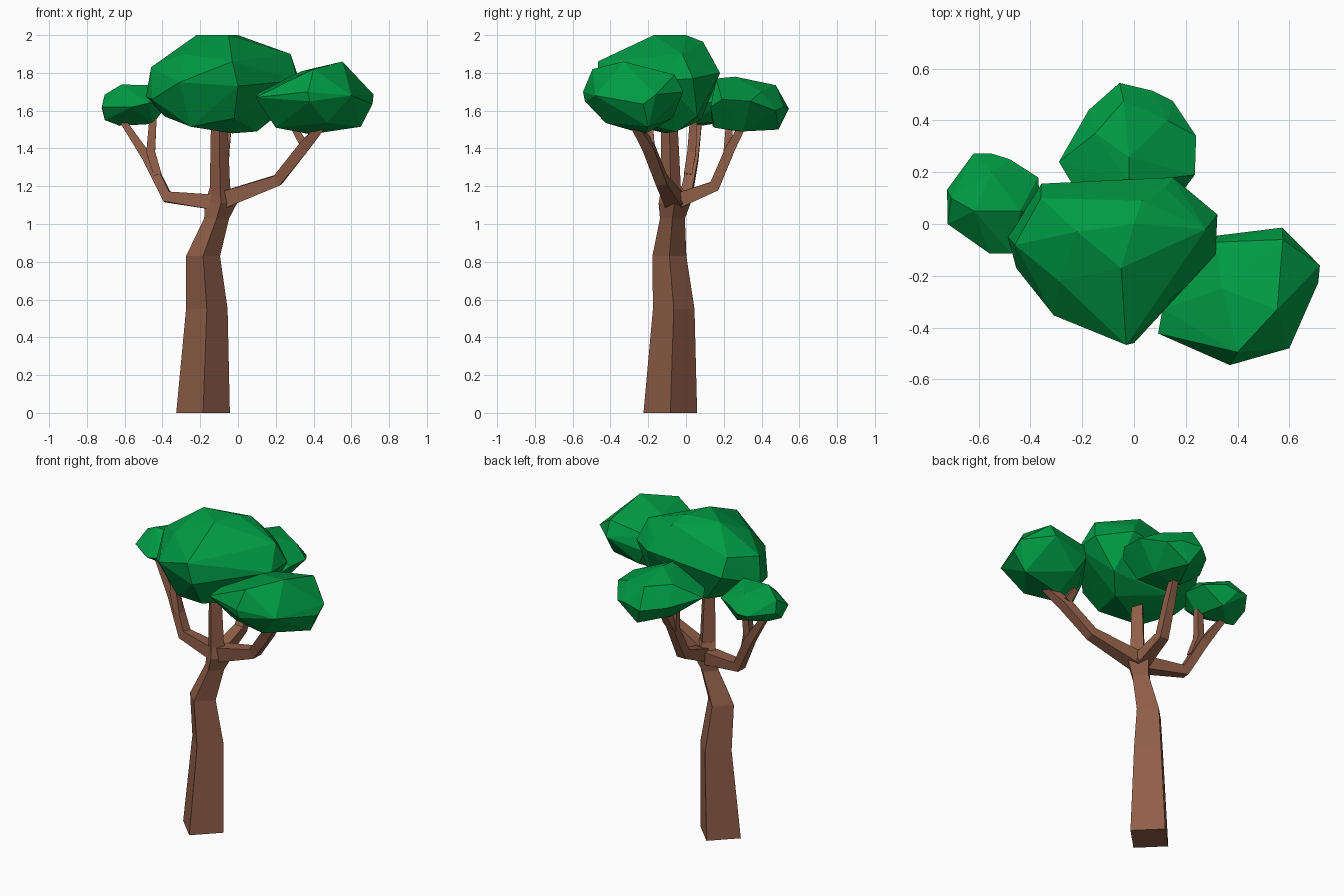
import bpy, bmesh, math
from mathutils import Vector


def material(name, rgb):
    m = bpy.data.materials.new(name)
    m.diffuse_color = (*rgb, 1)
    return m


bark = material("brown bark", (0.275, 0.112, 0.065))
leaf = material("leaf green", (0.0, 0.33, 0.058))


def finish(bm, name, mat):
    bmesh.ops.recalc_face_normals(bm, faces=bm.faces)
    me = bpy.data.meshes.new(name)
    bm.to_mesh(me)
    bm.free()
    me.materials.append(mat)
    ob = bpy.data.objects.new(name, me)
    bpy.context.collection.objects.link(ob)


def limb(name, path, side=None):
    """Four-sided tapering tube; path holds (x, y, z, half diagonal).
    Without a side vector the rings stay level with corners on x and y."""
    bm = bmesh.new()
    pts = [Vector(p[:3]) for p in path]
    rings = []
    for i, p in enumerate(path):
        a, b = pts[max(i - 1, 0)], pts[min(i + 1, len(pts) - 1)]
        t = (b - a).normalized() if side else Vector((0, 0, 1))
        u = Vector(side or (1, 0, 0))
        u = (u - t * u.dot(t)).normalized()
        v = t.cross(u)
        turn = math.pi / 4 if side else 0
        rings.append([bm.verts.new(pts[i] + p[3] * (u * math.cos(turn + k * math.pi / 2)
                                                    + v * math.sin(turn + k * math.pi / 2)))
                      for k in range(4)])
    for r, s in zip(rings, rings[1:]):
        for k in range(4):
            bm.faces.new((r[k], r[(k + 1) % 4], s[(k + 1) % 4], s[k]))
    bm.faces.new(rings[0])
    bm.faces.new(rings[-1])
    finish(bm, name, bark)


def clump(name, crown, girdle, underside):
    """Faceted leaf mass: hull over its crown, widest outline and underside."""
    bm = bmesh.new()
    for p in crown + girdle + underside:
        bm.verts.new(p)
    res = bmesh.ops.convex_hull(bm, input=bm.verts)
    loose = [g for g in res["geom_interior"] if isinstance(g, bmesh.types.BMVert)]
    bmesh.ops.delete(bm, geom=loose, context='VERTS')
    finish(bm, name, leaf)


# Trunk and the fork on top of it
limb("trunk", [(-.185, -.083, 0, .142), (-.165, -.065, .55, .11), (-.185, -.088, .83, .09),
               (-.113, -.072, 1.03, .066), (-.09, -.06, 1.11, .085), (-.095, -.078, 1.2, .052)])

# Main limbs and their twigs
X, Y = (1, 0, 0), (0, 1, 0)
limb("center_limb", [(-.095, -.08, 1.15, .055), (-.10, -.09, 1.6, .042)])
limb("left_limb", [(-.08, -.06, 1.11, .06), (-.375, 0, 1.143, .042), (-.48, .04, 1.35, .037), (-.62, .07, 1.56, .022)], Y)
limb("left_twig", [(-.425, .01, 1.26, .03), (-.462, .03, 1.38, .033), (-.45, .04, 1.56, .027)], Y)
limb("right_limb", [(-.1, -.06, 1.12, .065), (.21, -.13, 1.232, .042), (.35, -.2, 1.41, .042), (.46, -.28, 1.54, .027)], Y)
limb("right_twig", [(.35, -.19, 1.42, .032), (.29, -.19, 1.52, .022)], Y)
limb("back_limb", [(-.09, -.08, 1.11, .06), (-.085, .15, 1.2, .042), (-.07, .235, 1.4, .036), (-.05, .31, 1.54, .025)], X)
limb("back_twig", [(-.075, .22, 1.37, .032), (-.09, .23, 1.54, .025)], X)

# Leaf clumps
clump("center_leaves",
      [(-.22, -.03, 2), (-.05, -.17, 2), (.0, 0, 2), (.03, .09, 1.965), (-.46, -.08, 1.83), (-.29, -.22, 1.9),
       (-.03, -.467, 1.86), (.278, -.02, 1.9), (.12, .14, 1.87), (-.36, .1, 1.86)],
      [(-.487, -.05, 1.675), (-.455, -.17, 1.66), (-.31, -.353, 1.75), (0, -.46, 1.73),
       (.315, -.118, 1.76), (.322, .037, 1.77), (.15, .18, 1.8), (-.357, .156, 1.75)],
      [(-.39, -.1, 1.57), (-.25, -.25, 1.515), (-.03, -.11, 1.48), (.1, -.05, 1.49),
       (-.02, -.34, 1.56), (.2, .06, 1.57), (-.2, .08, 1.55)])
clump("right_leaves",
      [(.553, -.33, 1.86), (.34, -.25, 1.81), (.4, -.495, 1.82), (.575, -.06, 1.79), (.315, -.07, 1.75)],
      [(.32, -.045, 1.66), (.573, -.014, 1.7), (.718, -.16, 1.685), (.712, -.226, 1.635), (.60, -.48, 1.68),
       (.37, -.545, 1.7), (.38, -.535, 1.65), (.093, -.423, 1.67), (.11, -.33, 1.695)],
      [(.65, -.2, 1.515), (.384, -.22, 1.475), (.47, -.425, 1.535), (.2, -.32, 1.51), (.38, -.07, 1.56)])
clump("back_leaves",
      [(-.02, .26, 1.78), (-.02, .16, 1.77), (-.04, .475, 1.735), (-.15, .35, 1.73), (.13, .4, 1.7)],
      [(-.056, .545, 1.61), (.07, .515, 1.62), (.15, .475, 1.6), (.24, .34, 1.65), (.235, .19, 1.66),
       (.19, .13, 1.62), (-.29, .24, 1.64), (-.175, .44, 1.62), (-.23, .14, 1.65)],
      [(0, .49, 1.5), (.1, .3, 1.49), (-.1, .28, 1.49), (.1, .15, 1.51), (-.12, .14, 1.52)])
clump("left_leaves",
      [(-.617, .05, 1.738), (-.55, .2, 1.72), (-.44, .05, 1.735), (-.706, .1, 1.685)],
      [(-.722, .133, 1.615), (-.72, 0, 1.62), (-.558, -.114, 1.62), (-.473, -.114, 1.64), (-.37, .18, 1.64),
       (-.36, .03, 1.65), (-.48, .25, 1.65), (-.55, .272, 1.62), (-.62, .272, 1.62)],
      [(-.705, .05, 1.55), (-.627, .08, 1.52), (-.45, .03, 1.53), (-.5, .2, 1.54)])
